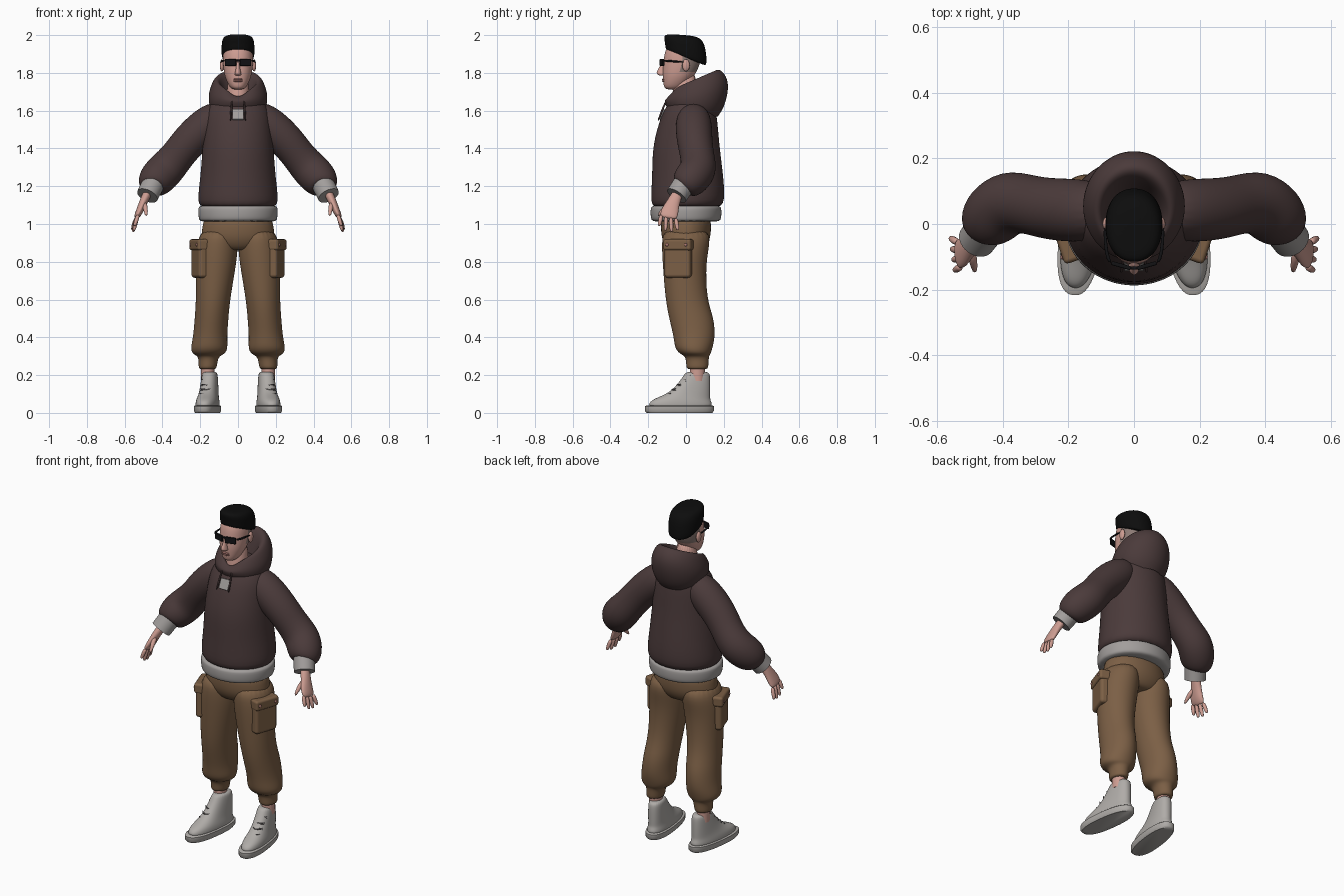
import bpy, bmesh, math
from mathutils import Vector, Matrix

cube = bpy.data.objects.get("Cube")
if cube:
    bpy.data.objects.remove(cube, do_unlink=True)


def material(name, *colour):
    mat = bpy.data.materials.new(name)
    mat.use_nodes = True
    mat.diffuse_color = (*colour, 1)
    shader = next(node for node in mat.node_tree.nodes if node.type == 'BSDF_PRINCIPLED')
    shader.inputs["Base Color"].default_value = (*colour, 1)
    shader.inputs["Roughness"].default_value = .8
    return mat


FLEECE = material("dark brown fleece", .07, .043, .043)
RIB = material("grey rib", .36, .34, .33)
COTTON = material("tan cotton", .2, .115, .06)
SKIN = material("skin", .62, .34, .29)
HAIR = material("black hair", .004, .004, .004)
STUBBLE = material("shaved hair", .27, .2, .18)
PLASTIC = material("black plastic", .006, .006, .007)
CANVAS = material("grey canvas", .43, .41, .39)
LACE = material("dark lace", .12, .11, .11)
LIP = material("lips", .42, .19, .17)


def finish(name, bm, mat, mirror=False, subdiv=0, bevel=0):
    bmesh.ops.recalc_face_normals(bm, faces=bm.faces)
    mesh = bpy.data.meshes.new(name)
    bm.to_mesh(mesh)
    bm.free()
    mesh.materials.append(mat)
    for poly in mesh.polygons:
        poly.use_smooth = True
    ob = bpy.data.objects.new(name, mesh)
    bpy.context.scene.collection.objects.link(ob)
    if bevel:
        mod = ob.modifiers.new("bevel", 'BEVEL')
        mod.width, mod.segments, mod.harden_normals = bevel, 3, True
    elif not subdiv:
        mesh.set_sharp_from_angle(angle=math.radians(50))
    if mirror:
        ob.modifiers.new("mirror", 'MIRROR').use_mirror_merge = False
    if subdiv:
        mod = ob.modifiers.new("smooth", 'SUBSURF')
        mod.levels = mod.render_levels = subdiv
    return ob


def skin_rings(bm, rings, caps=True):
    rows = [[bm.verts.new(point) for point in ring] for ring in rings]
    for low, high in zip(rows, rows[1:]):
        for i in range(len(low)):
            bm.faces.new((low[i - 1], low[i], high[i], high[i - 1]))
    if caps:
        bm.faces.new(rows[0])
        bm.faces.new(rows[-1])


def stack(name, mat, rings, x=0, lean=0, turn=0, sides=24, power=2, caps=True,
          mirror=False, subdiv=2):
    """Level rings: z, half width, half depth, y, slope of z along y, dip at the front."""
    outlines = []
    for z, width, depth, *rest in rings:
        middle, slope, dip = (rest + [0, 0, 0])[:3]
        outline = []
        for k in range(sides):
            c, s = math.cos(math.tau * k / sides), math.sin(math.tau * k / sides)
            px = math.copysign(abs(c) ** (2 / power), c) * width + lean * z
            py = math.copysign(abs(s) ** (2 / power), s) * depth + middle
            outline.append((px, py, z + slope * py - dip * max(0, -s) ** 8))
        outlines.append(outline)
    bm = bmesh.new()
    skin_rings(bm, outlines, caps)
    bm.transform(Matrix.Translation((x, 0, 0)) @ Matrix.Rotation(turn, 4, 'Z'))
    return finish(name, bm, mat, mirror, subdiv)


def tubes(name, mat, paths, sides=10, subdiv=1, across=(0, 1, 0)):
    """Mirrored tubes along points of x, y, z, radius and optional radius along across."""
    bm = bmesh.new()
    for path in paths:
        points = [Vector(point[:3]) for point in path]
        rings = []
        for i, here in enumerate(points):
            along = (points[min(i + 1, len(points) - 1)] - points[max(i - 1, 0)]).normalized()
            u = along.cross(Vector(across)).normalized() * path[i][3]
            v = u.cross(along).normalized() * path[i][-1]
            angles = [math.tau * k / sides for k in range(sides)]
            rings.append([here + u * math.cos(a) + v * math.sin(a) for a in angles])
        skin_rings(bm, rings)
    return finish(name, bm, mat, mirror=True, subdiv=subdiv)


def box(name, mat, place, size, tilt=0, turn=0, bevel=.004, mirror=False):
    bm = bmesh.new()
    rotation = Matrix.Rotation(turn, 4, 'Z') @ Matrix.Rotation(tilt, 4, 'X')
    bmesh.ops.create_cube(bm, size=1, matrix=Matrix.Translation(place) @ rotation
                          @ Matrix.Diagonal((*size, 1)))
    return finish(name, bm, mat, mirror, bevel=bevel)


def ball(name, mat, place, size, mirror=False):
    bm = bmesh.new()
    bmesh.ops.create_uvsphere(bm, u_segments=16, v_segments=10, radius=1,
                              matrix=Matrix.Translation(place) @ Matrix.Diagonal((*size, 1)))
    return finish(name, bm, mat, mirror)


# Hoodie body, hem, sleeves and cuffs
stack("hoodie_body", FLEECE, [
    (1.08, .19, .17), (1.11, .22, .2, .01), (1.25, .2, .19, .01), (1.4, .19, .18),
    (1.52, .18, .16, .01), (1.6, .17, .14, .02), (1.66, .13, .11, .03), (1.69, .08, .08, .03)])
stack("hoodie_hem", RIB, [
    (1.01, .2, .17), (1.02, .21, .19), (1.09, .215, .19), (1.1, .2, .18)])
tubes("sleeves", FLEECE, [[
    (.07, .04, 1.6, .07), (.15, .04, 1.54, .1), (.26, .045, 1.44, .095), (.32, .06, 1.36, .09),
    (.38, .07, 1.29, .1), (.43, .03, 1.24, .1), (.46, -.01, 1.2, .08), (.46, -.02, 1.19, .05)]],
    sides=20, subdiv=2)
tubes("sleeve_cuffs", RIB, [[(.45, -.01, 1.21, .06), (.48, -.05, 1.15, .058)]],
      sides=32, subdiv=0)

# Hood lying open behind the neck, drawstrings and chest patch
stack("hood", FLEECE, [
    (1.57, .12, .12, .05), (1.61, .15, .15, .05), (1.66, .16, .17, .055, .15),
    (1.7, .15, .17, .055, .3, .01), (1.74, .13, .14, .05, .4, .03), (1.75, .11, .12, .04, .45, .04),
    (1.73, .09, .1, .03, .4, .04), (1.64, .07, .07, .02)], caps=False)
tubes("drawstrings", FLEECE, [[
    (.03, -.1, 1.66, .005), (.035, -.12, 1.62, .005), (.04, -.15, 1.54, .006)]])
box("chest_patch", RIB, (0, -.128, 1.58), (.06, .009, .06), tilt=-.42, bevel=.002)

# Trousers, with a bulge gathered above each ankle
stack("trouser_hips", COTTON, [
    (1.06, .18, .13), (.98, .19, .135), (.92, .2, .13), (.87, .15, .1), (.86, .09, .07)])
stack("trouser_legs", COTTON, [
    (.98, .09, .12), (.9, .11, .13), (.8, .11, .115, -.01), (.6, .09, .11), (.5, .09, .12, .03),
    (.4, .09, .11, .045), (.34, .1, .1, .04), (.31, .085, .08, .05), (.3, .05, .06, .06),
    (.24, .05, .06, .06), (.23, .04, .05, .06)], x=.18, lean=-.08, mirror=True)

# Cargo pockets with flaps and buttons
OUTWARD = -.33
box("cargo_pockets", COTTON, (.2, -.04, .8), (.06, .145, .17), turn=OUTWARD, bevel=.018, mirror=True)
box("pocket_flaps", COTTON, (.205, -.04, .89), (.066, .155, .06), turn=OUTWARD, bevel=.014, mirror=True)
for name, y in (("front", -.1), ("rear", 0)):
    ball(f"{name}_pocket_buttons", LIP, (.25 + y * .33, y, .89), (.008, .009, .009), mirror=True)

# Ankles and high-top shoes, with toes turned out
TOE_OUT = .13
stack("ankles", SKIN, [(.17, .035, .04, .06), (.25, .035, .04, .06)], x=.16, mirror=True, subdiv=0)
stack("shoe_uppers", CANVAS, [
    (.02, .06, .17, -.03), (.05, .06, .17, -.03), (.07, .057, .155, -.025), (.09, .052, .13),
    (.12, .048, .1, .03), (.2, .042, .07, .06), (.22, .035, .06, .06)],
    x=.157, turn=TOE_OUT, power=2.3, mirror=True)
stack("shoe_soles", CANVAS, [
    (0, .06, .175, -.035), (.01, .066, .184, -.035), (.035, .066, .184, -.035),
    (.04, .06, .175, -.035)], x=.157, turn=TOE_OUT, sides=40, power=2.4, mirror=True, subdiv=0)
laces = []
for row in range(5):
    y, z = -.11 + .026 * row, .095 + .024 * row
    x = .157 - TOE_OUT * y
    for side in (-.036, .036):
        laces.append([(x + side, y + .035, z, .004), (x, y - .004, z + .004, .004),
                      (x - side, y + .035, z + .01, .004)])
tubes("shoe_laces", LACE, laces, sides=6, across=(0, 0, 1))

# Hands: a flat palm, four fingers fanned along y, and a thumb
tubes("palms", SKIN, [[
    (.47, -.035, 1.18, .026, .03), (.5, -.065, 1.12, .022, .033), (.52, -.085, 1.07, .02, .048),
    (.535, -.093, 1.04, .016, .048), (.54, -.095, 1.03, .008, .03)]], sides=14, subdiv=2)
fingers = [[(.5, -.075, 1.115, .016), (.49, -.11, 1.09, .015), (.485, -.15, 1.04, .008)]]
for i, length in enumerate((.06, .08, .08, .065)):
    knuckle = Vector((.528 + .004 * i, -.13 + .025 * i, 1.05 - .006 * i))
    reach = Vector((.02, -.012 + .008 * i, -length))
    fingers.append([(*(knuckle + reach * t), radius)
                    for t, radius in ((0, .012), (.5, .0125), (.9, .01), (1, .005))])
tubes("fingers", SKIN, fingers, sides=8)

# Neck and head, shaved at the back and sides
stack("neck", SKIN, [(1.6, .07, .07, -.015), (1.66, .06, .065, -.01), (1.82, .055, .06)], subdiv=1)
head = stack("head", SKIN, [
    (1.71, .03, .04, -.07), (1.735, .05, .06, -.06), (1.77, .066, .077, -.045),
    (1.8, .075, .09, -.035), (1.86, .082, .1, -.02), (1.94, .08, .1, -.01), (1.97, .04, .05)],
    power=2.15)
head.data.materials.append(STUBBLE)
for poly in head.data.polygons:
    poly.material_index = int(poly.center.y > -.02 and poly.center.z > 1.8)
stack("hair", HAIR, [
    (1.88, .07, .09, 0, -.4), (1.88, .087, .11, 0, -.4), (1.92, .088, .11, 0, -.3),
    (1.97, .087, .11, -.01, -.18), (1.995, .07, .09, -.015, -.1), (2, .03, .04, -.02, -.06)],
    power=2.2)
ball("ears", SKIN, (.085, 0, 1.84), (.011, .02, .032), mirror=True)

# Nose and mouth
stack("nose", SKIN, [
    (1.785, .012, .016, -.12), (1.79, .02, .025, -.128), (1.802, .016, .03, -.13),
    (1.83, .01, .022, -.12), (1.86, .009, .014, -.113)], sides=12)
for name, z in (("lower", 1.757), ("upper", 1.766)):
    ball(f"{name}_lip", LIP, (0, -.118, z), (.024, .009, .006))

# Sunglasses
box("sunglass_lenses", PLASTIC, (.039, -.127, 1.855), (.062, .012, .037), turn=.27, mirror=True)
box("sunglass_bridge", PLASTIC, (0, -.134, 1.865), (.026, .01, .01))
tubes("sunglass_arms", PLASTIC, [[
    (.07, -.118, 1.864, .006), (.085, -.1, 1.864, .006), (.09, 0, 1.856, .005)]],
    sides=8, across=(0, 0, 1))
